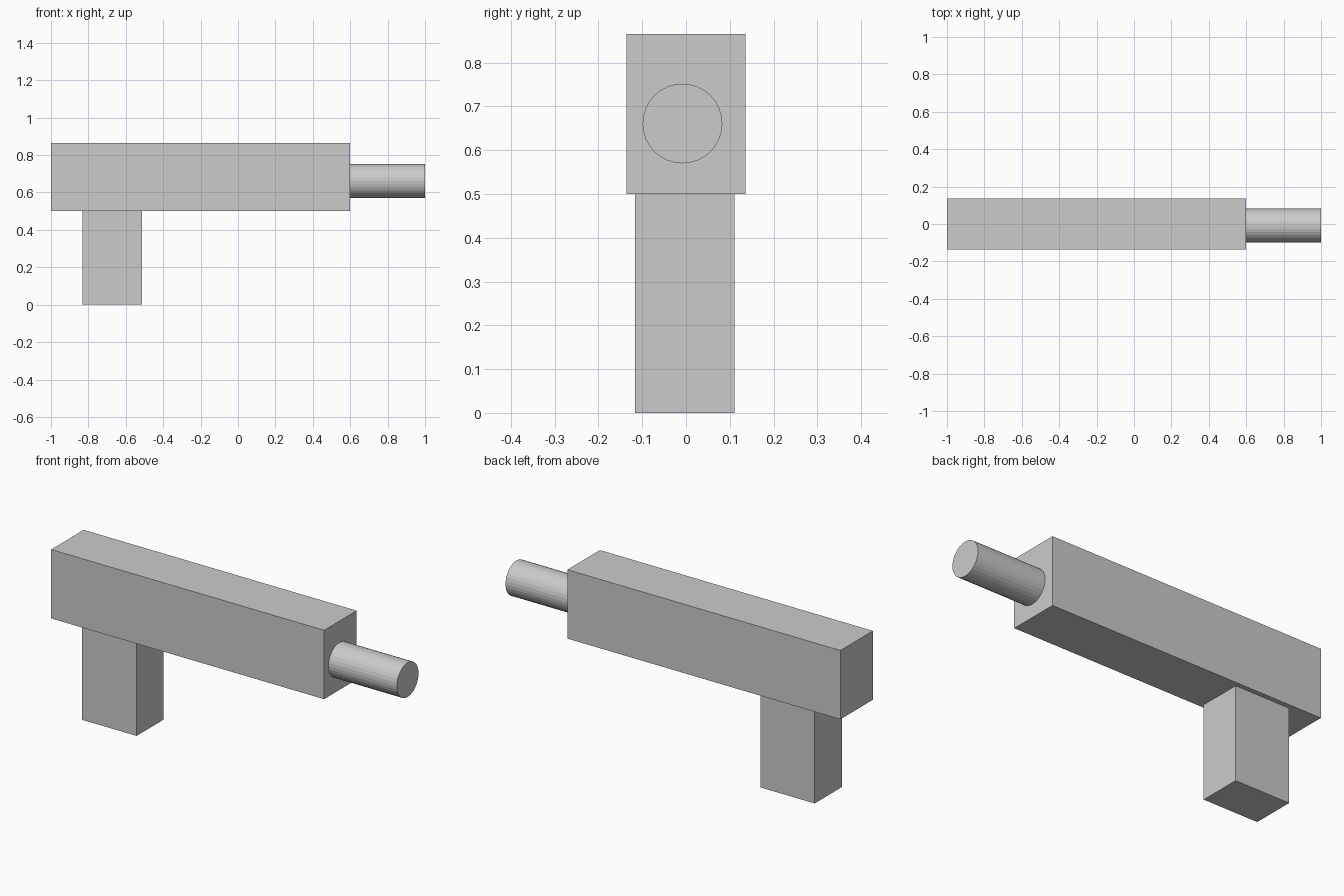
import bpy
import math

if "Cube" in bpy.data.objects:
    bpy.data.objects.remove(bpy.data.objects["Cube"])

grey = bpy.data.materials.new("plain_grey")
grey.diffuse_color = (0.6, 0.6, 0.6, 1.0)
grey.use_nodes = True
grey.node_tree.nodes["Principled BSDF"].inputs["Base Color"].default_value = grey.diffuse_color


def finish(name):
    obj = bpy.context.object
    obj.name = name
    bpy.ops.object.transform_apply(location=True, rotation=True, scale=True)
    obj.data.materials.append(grey)
    return obj


def box(name, low, high):
    centre = [(a + b) / 2 for a, b in zip(low, high)]
    bpy.ops.mesh.primitive_cube_add(size=1, location=centre)
    bpy.context.object.scale = [b - a for a, b in zip(low, high)]
    return finish(name)


# Long main block
box("body", (-1.0, -0.136, 0.5), (0.6, 0.136, 0.865))

# Upright handle under the rear of the body
box("grip", (-0.832, -0.116, 0.0), (-0.513, 0.111, 0.5))

# Round faceted tube at the front end, slightly off centre
bpy.ops.mesh.primitive_cylinder_add(
    vertices=32, radius=0.091, depth=0.4,
    location=(0.8, -0.008, 0.661), rotation=(0, math.pi / 2, 0))
finish("barrel")
